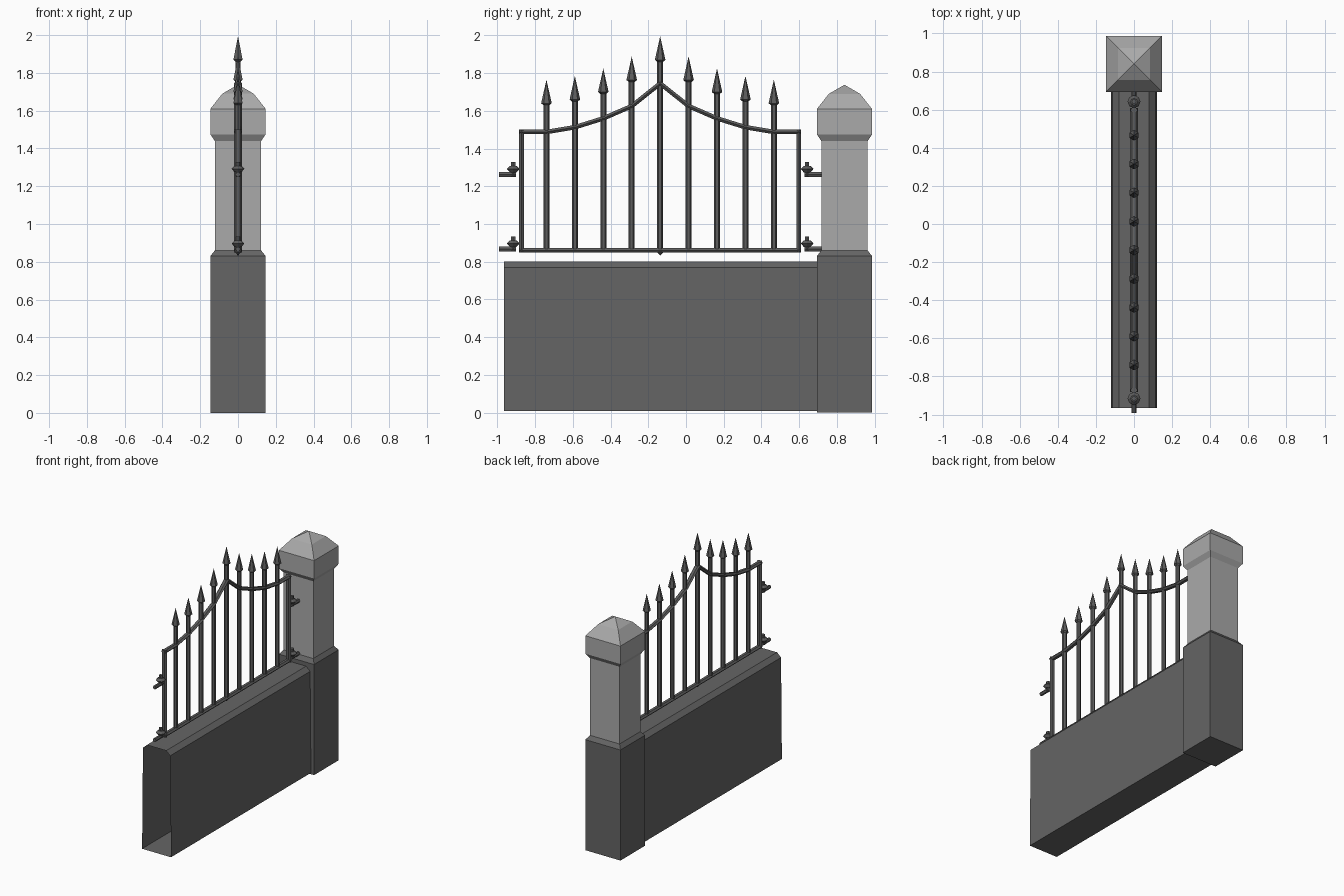
import bpy, bmesh, math
from mathutils import Vector

if "Cube" in bpy.data.objects:
    bpy.data.objects.remove(bpy.data.objects["Cube"])


def material(name, v):
    m = bpy.data.materials.new(name)
    m.diffuse_color = (v, v, v, 1)
    m.use_nodes = True
    m.node_tree.nodes["Principled BSDF"].inputs["Base Color"].default_value = m.diffuse_color
    return m


DARK = material("dark stone", 0.13)
LIGHT = material("light stone", 0.40)
IRON = material("wrought iron", 0.11)
CY = -0.137  # middle of the fence panel


def finish(name, bm, mat, recalc=True):
    if recalc:
        bmesh.ops.recalc_face_normals(bm, faces=bm.faces[:])
    me = bpy.data.meshes.new(name)
    bm.to_mesh(me)
    bm.free()
    me.materials.append(mat)
    ob = bpy.data.objects.new(name, me)
    bpy.context.collection.objects.link(ob)
    return ob


def lathe(name, profile, sides, mat, centre, turn=0.0):
    """Stack of regular polygons; profile is (radius, z)."""
    bm = bmesh.new()
    rings = []
    for r, z in profile:
        if r == 0:
            rings.append([bm.verts.new((centre[0], centre[1], z))])
        else:
            rings.append([bm.verts.new((centre[0] + r * math.cos(turn + math.tau * i / sides),
                                        centre[1] + r * math.sin(turn + math.tau * i / sides), z))
                          for i in range(sides)])
    for a, b in zip(rings, rings[1:]):
        for i in range(sides):
            j = (i + 1) % sides
            if len(a) == 1:
                bm.faces.new((a[0], b[j], b[i]))
            elif len(b) == 1:
                bm.faces.new((a[i], a[j], b[0]))
            else:
                bm.faces.new((a[i], a[j], b[j], b[i]))
    for ring in (rings[0], rings[-1]):
        if len(ring) > 1:
            bm.faces.new(ring)
    return finish(name, bm, mat)


def sweep(name, path, hx, hn, mat):
    """Six-sided bar following a (y, z) path with mitred joints."""
    bm = bmesh.new()
    pts = [Vector(p) for p in path]
    last = len(pts) - 1
    rings = []
    for i, p in enumerate(pts):
        d0 = (pts[max(i, 1)] - pts[max(i, 1) - 1]).normalized()
        d1 = (pts[min(i, last - 1) + 1] - pts[min(i, last - 1)]).normalized()
        t = (d0 + d1).normalized()
        n = Vector((-t.y, t.x)) / max(0.4, t.dot(d0))
        ring = []
        for x, k in ((hx, 0), (hx * .5, 1), (-hx * .5, 1), (-hx, 0), (-hx * .5, -1), (hx * .5, -1)):
            q = p + n * hn * k
            ring.append(bm.verts.new((x, q.x, q.y)))
        rings.append(ring)
    for a, b in zip(rings, rings[1:]):
        for i in range(6):
            j = (i + 1) % 6
            bm.faces.new((a[i], a[j], b[j], b[i]))
    bm.faces.new(rings[0])
    bm.faces.new(rings[-1])
    return finish(name, bm, mat)


# Low wall: hollow sleeve with chamfered top, open at both ends
bm = bmesh.new()
half = [(0.12, 0.01), (0.113, 0.77), (0.08, 0.80)]
prof = half + [(-x, z) for x, z in reversed(half)]
a, b = [[bm.verts.new((x, y, z)) for x, z in prof] for y in (-0.966, 0.72)]
for i in range(6):
    j = (i + 1) % 6
    bm.faces.new((a[i], b[i], b[j], a[j]))
bm.normal_update()
bm.faces.ensure_lookup_table()
if bm.faces[0].normal.x < 0:
    bmesh.ops.reverse_faces(bm, faces=bm.faces[:])
finish("low_wall", bm, DARK, recalc=False)

# Square pillar: dark base, light shaft and cap
R2 = math.sqrt(2)
PC = (0, 0.84)
lathe("pillar_base", [(r * R2, z) for r, z in ((.146, 0), (.146, .83), (.123, .86))],
      4, DARK, PC, math.pi / 4)
lathe("pillar_shaft_and_cap",
      [(r * R2, z) for r, z in ((.123, .858), (.123, 1.44), (.146, 1.475), (.146, 1.61),
                                (.083, 1.69), (0, 1.738))],
      4, LIGHT, PC, math.pi / 4)

# Fence frame: side posts, bottom rail and swept top rail
for s, side in ((-1, "left"), (1, "right")):
    y = CY + s * 0.735
    sweep("frame_post_" + side, [(y, 0.848), (y, 1.50)], 0.02, 0.0125, IRON)
sweep("bottom_rail", [(CY - 0.745, 0.86), (CY + 0.745, 0.86)], 0.02, 0.012, IRON)
curve = [(0.745, 1.488), (0.603, 1.488), (0.452, 1.513), (0.301, 1.56), (0.151, 1.625)]
sweep("top_rail", [(CY - d, z) for d, z in curve] + [(CY, 1.745)]
      + [(CY + d, z) for d, z in reversed(curve)], 0.02, 0.012, IRON)

# Vertical bars with spear heads, tallest in the middle
tips = [1.995, 1.888, 1.825, 1.785, 1.765]
for k in range(-4, 5):
    t = tips[abs(k)]
    foot = [(0, 0.832), (0.016, 0.85)] if k == 0 else [(0.016, 0.855)]
    lathe("spear_bar", foot + [(0.016, t - 0.135), (0.028, t - 0.125), (0, t)],
          6, IRON, (0, CY + k * 0.1507), math.pi / 6)

# Hinges: ring on the post, upright pin and wall rod
for s in (-1, 1):
    for z in (0.867, 1.262):
        y = CY + s * 0.779
        lathe("hinge_pin", [(0.013, z - 0.01), (0.013, z + 0.066)], 6, IRON, (0, y))
        lathe("hinge_ring", [(0.018, z + 0.012), (0.034, z + 0.03), (0.018, z + 0.046)],
              8, IRON, (0, y))
        sweep("hinge_rod", [(CY + s * 0.765, z), (CY + s * 0.855, z)], 0.013, 0.0125, IRON)
